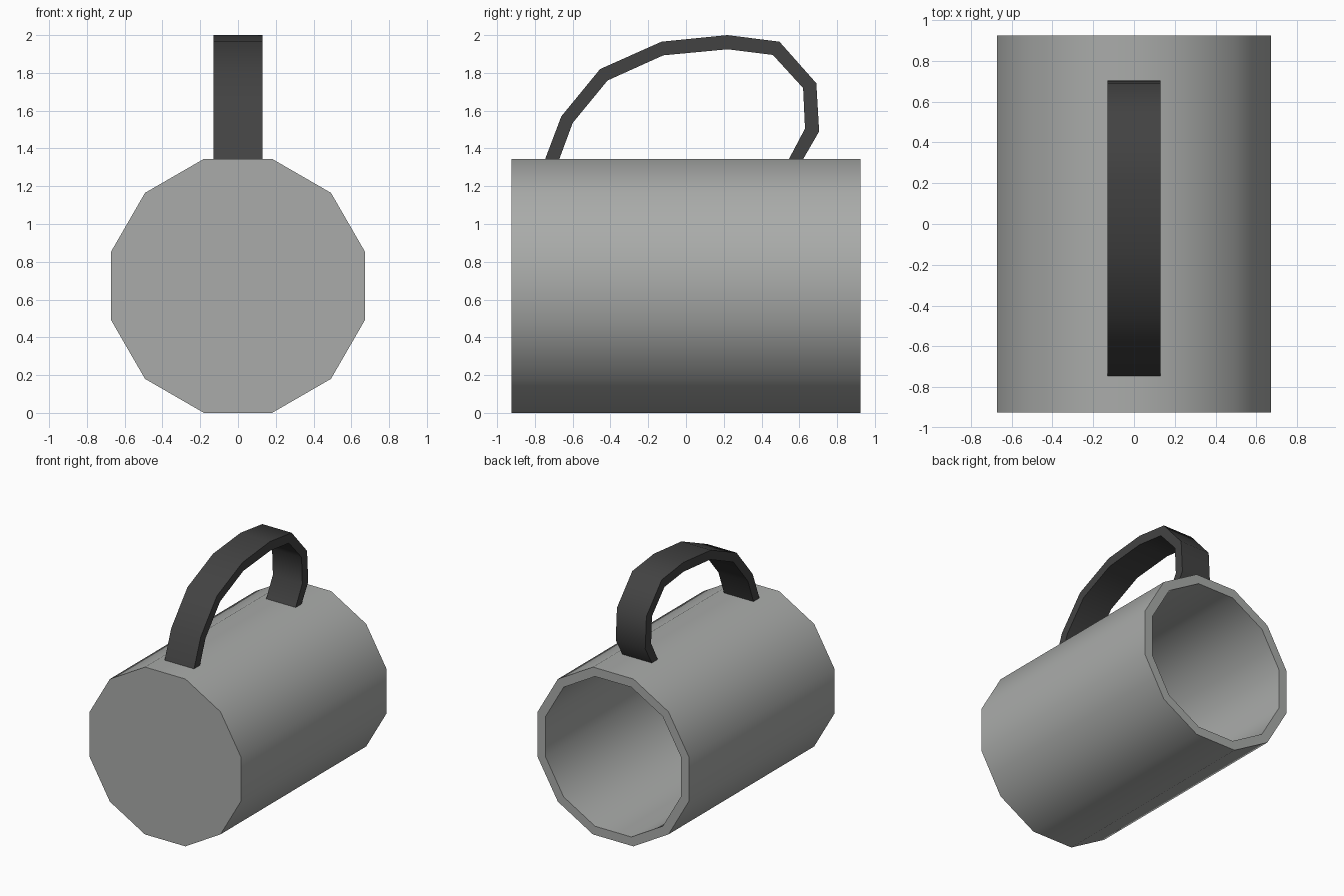
import bpy, bmesh, math

if "Cube" in bpy.data.objects:
    bpy.data.objects.remove(bpy.data.objects["Cube"])


def material(name, rgb):
    m = bpy.data.materials.new(name)
    m.diffuse_color = (*rgb, 1)
    m.use_nodes = True
    m.node_tree.nodes["Principled BSDF"].inputs["Base Color"].default_value = m.diffuse_color
    return m


def finish(name, bm, mat, angle):
    bmesh.ops.recalc_face_normals(bm, faces=bm.faces)
    me = bpy.data.meshes.new(name)
    bm.to_mesh(me)
    bm.free()
    me.materials.append(mat)
    ob = bpy.data.objects.new(name, me)
    bpy.context.collection.objects.link(ob)
    bpy.ops.object.select_all(action='DESELECT')
    ob.select_set(True)
    bpy.context.view_layer.objects.active = ob
    bpy.ops.object.shade_smooth_by_angle(angle=math.radians(angle))
    return ob


grey = material("grey metal", (0.40, 0.41, 0.40))
dark = material("dark handle", (0.055, 0.055, 0.055))

# Cup body: 12-sided, lying along y, closed at the front, open at the back
SIDES, CZ = 12, 0.6725
R_OUT = CZ / math.cos(math.pi / SIDES)
R_IN = R_OUT * 0.895
bm = bmesh.new()
rings = []
for r, y in [(R_OUT, -0.925), (R_OUT, 0.925), (R_IN, 0.925), (R_IN, -0.85)]:
    angles = [math.tau * (i + 0.5) / SIDES for i in range(SIDES)]
    rings.append([bm.verts.new((r * math.cos(a), y, CZ + r * math.sin(a))) for a in angles])
for a, b in zip(rings, rings[1:]):
    for i in range(SIDES):
        j = (i + 1) % SIDES
        bm.faces.new((a[i], a[j], b[j], b[i]))
bm.faces.new(rings[0])
bm.faces.new(rings[-1])
finish("cup_body", bm, grey, 40)

# Handle: flat strap with an outer and inner (y, z) outline
outer = [(-0.747, 1.34), (-0.66, 1.57), (-0.455, 1.82), (-0.13, 1.965), (0.22, 2.0),
         (0.495, 1.965), (0.69, 1.745), (0.705, 1.49), (0.618, 1.34)]
inner = [(-0.672, 1.34), (-0.60, 1.535), (-0.415, 1.76), (-0.12, 1.893), (0.22, 1.925),
         (0.46, 1.895), (0.62, 1.72), (0.63, 1.505), (0.543, 1.34)]
W = 0.131
bm = bmesh.new()
sections = [[bm.verts.new((x, *p)) for x, p in ((-W, o), (W, o), (W, n), (-W, n))]
            for o, n in zip(outer, inner)]
for a, b in zip(sections, sections[1:]):
    for i in range(4):
        j = (i + 1) % 4
        bm.faces.new((a[i], a[j], b[j], b[i]))
bm.faces.new(sections[0])
bm.faces.new(sections[-1])
finish("handle", bm, dark, 50)
